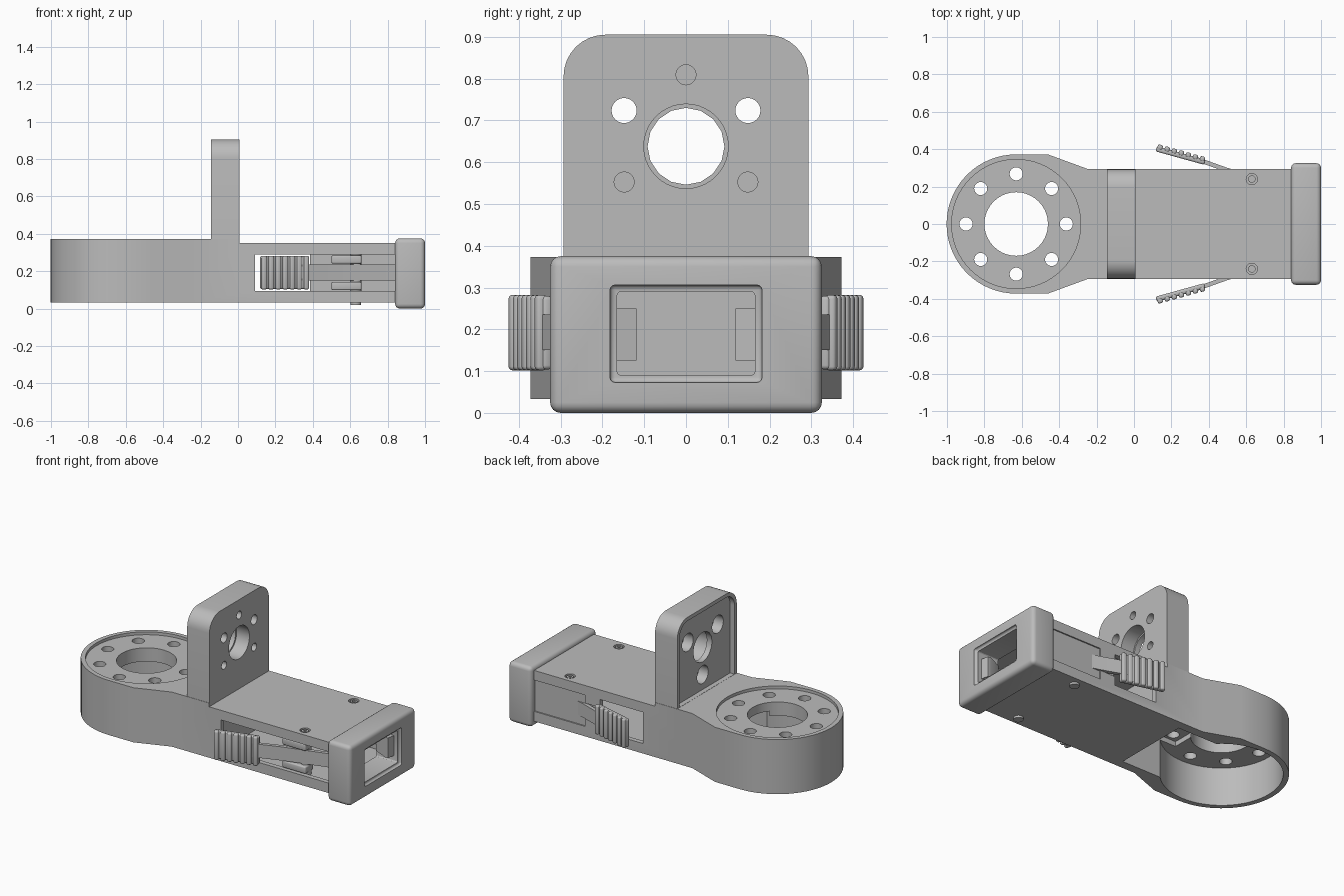
import bpy, bmesh, math
from mathutils import Vector, Matrix

cube = bpy.data.objects.get("Cube")
if cube:
    bpy.data.objects.remove(cube, do_unlink=True)

GREY = (0.5, 0.5, 0.5, 1)
grey = bpy.data.materials.new("plain grey")
grey.use_nodes = True
grey.diffuse_color = GREY
grey.node_tree.nodes["Principled BSDF"].inputs["Base Color"].default_value = GREY


def make(name, bm):
    bmesh.ops.recalc_face_normals(bm, faces=bm.faces)
    mesh = bpy.data.meshes.new(name)
    bm.to_mesh(mesh)
    bm.free()
    mesh.materials.append(grey)
    obj = bpy.data.objects.new(name, mesh)
    bpy.context.collection.objects.link(obj)
    return obj


def box(name, x, y, z, bevel=0, segments=3):
    """Box from (low, high) ranges, optionally rounded."""
    bm = bmesh.new()
    bmesh.ops.create_cube(bm, size=1)
    for v in bm.verts:
        v.co = Vector([(r[0] + r[1]) / 2 + c * (r[1] - r[0]) for c, r in zip(v.co, (x, y, z))])
    if bevel:
        bmesh.ops.bevel(bm, geom=bm.edges[:], offset=bevel, segments=segments, profile=0.5, affect='EDGES')
    return make(name, bm)


def cyl(name, r, center, depth, axis='Z', sides=40):
    bm = bmesh.new()
    bmesh.ops.create_cone(bm, cap_ends=True, segments=sides, radius1=r, radius2=r, depth=depth)
    if axis == 'X':
        bm.transform(Matrix.Rotation(math.pi / 2, 4, 'Y'))
    bm.transform(Matrix.Translation(center))
    return make(name, bm)


def prism(name, pts, low, high, axis='Z'):
    """Extrude an outline along Z (points are x, y) or X (points are y, z)."""
    bm = bmesh.new()
    place = (lambda a, b: (a, b, low)) if axis == 'Z' else (lambda a, b: (low, a, b))
    face = bm.faces.new([bm.verts.new(place(*p)) for p in pts])
    up = bmesh.ops.extrude_face_region(bm, geom=[face])
    step = Vector((0, 0, high - low)) if axis == 'Z' else Vector((high - low, 0, 0))
    bmesh.ops.translate(bm, verts=[g for g in up['geom'] if isinstance(g, bmesh.types.BMVert)], vec=step)
    return make(name, bm)


def boolean(obj, others, op='DIFFERENCE'):
    for other in others:
        other.hide_render = True
        mod = obj.modifiers.new("cut", 'BOOLEAN')
        mod.operation, mod.object, mod.solver = op, other, 'EXACT'
        bpy.context.view_layer.objects.active = obj
        bpy.ops.object.modifier_apply(modifier=mod.name)
        bpy.data.objects.remove(other, do_unlink=True)


def arc(cx, cy, r, a0, a1, n):
    angles = [math.radians(a0 + (a1 - a0) * i / n) for i in range(n + 1)]
    return [(cx + r * math.cos(a), cy + r * math.sin(a)) for a in angles]


def arch(half, low, high, r):
    """Upright panel outline with rounded top corners."""
    return ([(-half, low), (half, low)] + arc(half - r, high - r, r, 0, 90, 8)
            + arc(r - half, high - r, r, 90, 180, 8))


# Body: round socket flowing into the straight arm
RING = -0.63
outline = arc(RING, 0, 0.372, 90, 270, 32) + [
    (-0.46, -0.372), (-0.25, -0.295), (0.86, -0.295),
    (0.86, 0.295), (-0.25, 0.295), (-0.46, 0.372)]
body = prism("arm_body", outline, 0.033, 0.373)
cuts = [
    box("c", (0.008, 1), (-1, 1), (0.35, 0.6)),
    cyl("c", 0.345, (RING, 0, 0.455), 0.2, sides=64),
    cyl("c", 0.34, (RING, 0, 0.07), 0.4, sides=64),
    box("c", (-0.5, -0.12), (-0.24, 0.24), (-0.1, 0.3)),
    cyl("c", 0.17, (RING, 0, 0.3), 0.4),
    box("c", (0.06, 0.9), (-0.265, 0.265), (0.075, 0.31)),
    box("c", (0.09, 0.84), (-0.4, -0.2), (0.095, 0.29)),
    box("c", (0.09, 0.385), (0.2, 0.4), (0.095, 0.29)),
    box("c", (0.49, 0.84), (0.287, 0.4), (0.095, 0.29)),
    box("c", (0.38, 0.5), (0.285, 0.4), (0.15, 0.24))]
for i in range(8):
    a = i * math.pi / 4
    cuts.append(cyl("c", 0.035, (RING + 0.268 * math.cos(a), 0.268 * math.sin(a), 0.3), 0.3, sides=24))
for s in (-1, 1):
    cuts.append(cyl("c", 0.03, (0.63, s * 0.24, 0.36), 0.05, sides=24))
boolean(body, cuts)

# Upright mounting plate with a ring of six holes
plate = prism("mounting_plate", arch(0.293, 0.3, 0.905, 0.1), -0.145, 0.008, 'X')
HUB = 0.638
cuts = [
    prism("c", arch(0.27, 0.374, 0.882, 0.08), -0.3, -0.115, 'X'),
    cyl("c", 0.092, (0, 0, HUB), 1, 'X', 16),
    cyl("c", 0.101, (0.0, 0, HUB), 0.16, 'X')]
for i in range(6):
    a = math.radians(30 + 60 * i)
    y, z = 0.171 * math.cos(a), HUB + 0.171 * math.sin(a)
    if i % 2 == 0:
        cuts += [cyl("c", 0.03, (0, y, z), 1, 'X', 24), cyl("c", 0.055, (-0.14, y, z), 0.18, 'X', 32)]
    else:
        cuts.append(cyl("c", 0.024, (0.0, y, z), 0.09, 'X', 20))
boolean(plate, cuts)

# End cap with a framed socket opening
cap = box("end_cap", (0.84, 1.0), (-0.325, 0.325), (0, 0.375), 0.025, 4)
boolean(cap, [
    box("c", (0.985, 1.2), (-0.182, 0.182), (0.073, 0.306), 0.012),
    box("c", (0.7, 1.2), (-0.165, 0.165), (0.09, 0.29), 0.01)])

parts = [body, plate, cap]

# Side latches: ridged button, spring lever, inner hook, pivot pin and screws
for s, side in ((-1, "right"), (1, "left")):
    path = [(0.34, 0.345), (0.5, 0.288), (0.63, 0.25), (0.84, 0.19), (0.95, 0.165)]
    lever = [(x, s * (y + 0.012)) for x, y in path] + [(x, s * (y - 0.012)) for x, y in reversed(path)]
    parts.append(prism(side + "_latch_lever", lever, 0.15, 0.235))
    hook = [(0.84, s * 0.2), (0.96, s * 0.165), (0.95, s * 0.118), (0.93, s * 0.118), (0.84, s * 0.16)]
    parts.append(prism(side + "_latch_hook", hook, 0.125, 0.25))

    button = box(side + "_latch_button", (-0.135, 0.135), (-0.018, 0.01), (-0.088, 0.088), 0.01)
    ridges = []
    for i in range(7):
        x = -0.117 + i * 0.039
        ridges.append(box(side + "_button_ridge", (x - 0.014, x + 0.014), (-0.005, 0.023), (-0.09, 0.09), 0.009))
    for obj in [button] + ridges:
        obj.data.transform(Matrix.Translation((0.25, 0.37, 0.192)) @ Matrix.Rotation(-0.27, 4, 'Z'))
        if s < 0:
            obj.data.transform(Matrix.Scale(-1, 4, (0, 1, 0)))
            obj.data.flip_normals()
        parts.append(obj)

    parts.append(cyl(side + "_pivot_pin", 0.03, (0.63, s * 0.23, 0.19), 0.26, sides=24))
    parts.append(cyl(side + "_pivot_foot", 0.028, (0.63, s * 0.24, 0.04), 0.04, sides=24))
    screw = cyl(side + "_screw_head", 0.02, (0.63, s * 0.24, 0.337), 0.02, sides=16)
    boolean(screw, [cyl("c", 0.01, (0.63, s * 0.24, 0.35), 0.02, sides=6)])
    parts.append(screw)
    for z in (0.12, 0.262):
        parts.append(box(side + "_pivot_bracket", (0.5, 0.66), sorted((s * 0.2, s * 0.28)), (z - 0.022, z + 0.022), 0.008))

bpy.ops.object.select_all(action='DESELECT')
for obj in parts:
    obj.select_set(True)
bpy.context.view_layer.objects.active = body
bpy.ops.object.shade_smooth_by_angle(angle=math.radians(30))
